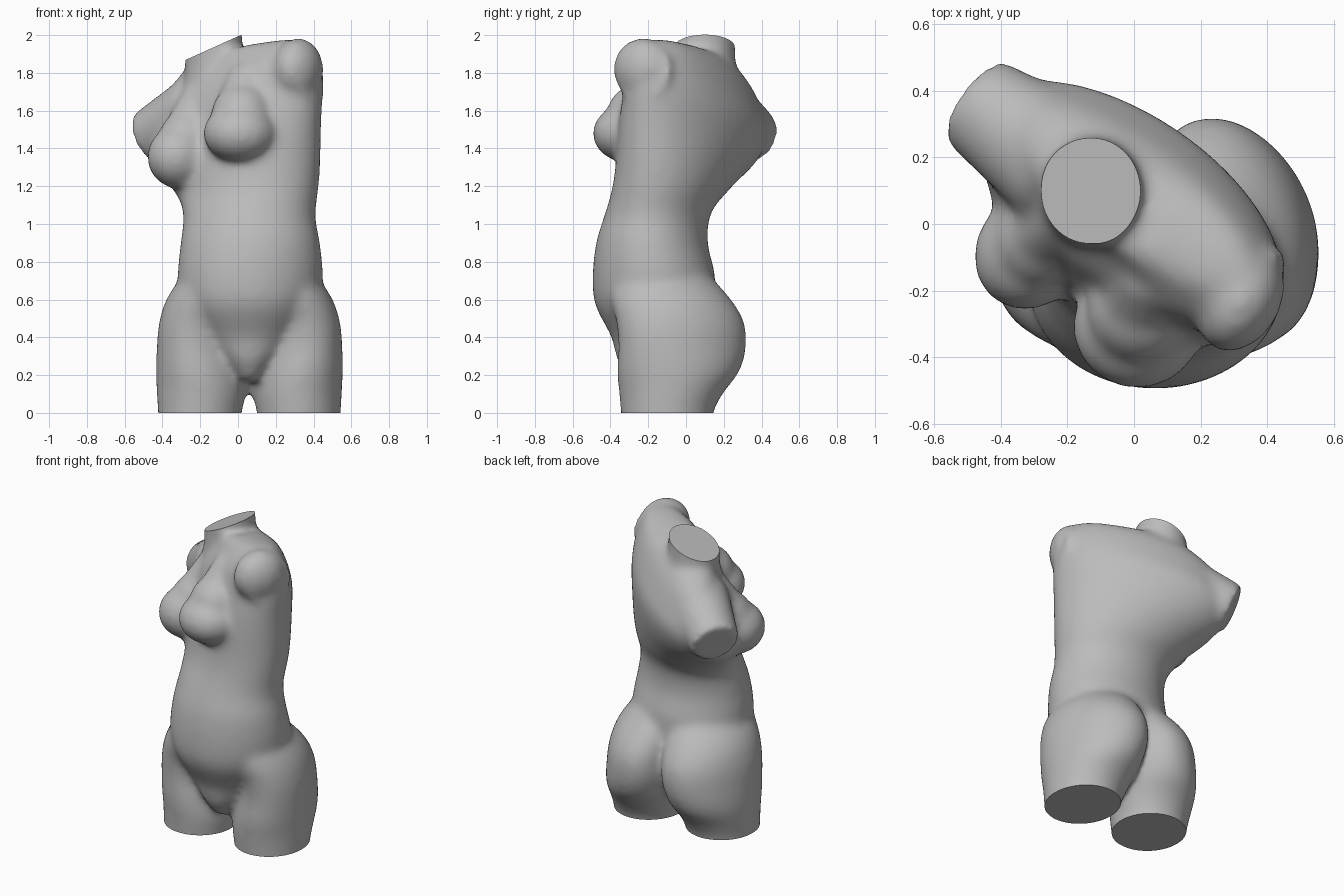
import bpy, bmesh, math
from mathutils import Vector, Matrix

if "Cube" in bpy.data.objects:
    bpy.data.objects.remove(bpy.data.objects["Cube"])

SEG = 40
stone = bpy.data.materials.new("grey stone")
stone.diffuse_color = (0.5, 0.5, 0.5, 1)
stone.use_nodes = True
stone.node_tree.nodes["Principled BSDF"].inputs["Base Color"].default_value = stone.diffuse_color
bm = bmesh.new()


def smooth_rings(rings, steps=5):
    """Catmull-Rom interpolation between the given rings."""
    pts = [rings[0], *rings, rings[-1]]
    out = []
    for k in range(len(rings) - 1):
        for s in range(steps):
            t = s / steps
            out.append(tuple(
                0.5 * (2 * b + (c - a) * t + (2 * a - 5 * b + 4 * c - d) * t * t
                       + (3 * b - a - 3 * c + d) * t ** 3)
                for a, b, c, d in zip(*pts[k:k + 4])))
    return out + [rings[-1]]


def loft(rings):
    """Closed tube through rings (z, cx, cy, half width, half depth, turn, slope)."""
    loops = []
    for z, cx, cy, a, b, turn, slope in smooth_rings(rings):
        c, s = math.cos(math.radians(turn)), math.sin(math.radians(turn))
        loop = []
        for i in range(SEG):
            t = 2 * math.pi * i / SEG
            u, v = a * math.cos(t), b * math.sin(t)
            loop.append(bm.verts.new((cx + u * c - v * s, cy + u * s + v * c, z + u * slope)))
        loops.append(loop)
    for p, q in zip(loops, loops[1:]):
        for i in range(SEG):
            j = (i + 1) % SEG
            bm.faces.new((p[i], p[j], q[j], q[i]))
    bm.faces.new(loops[0][::-1])
    bm.faces.new(loops[-1])


def ball(centre, radii, turn=0):
    m = (Matrix.Translation(centre) @ Matrix.Rotation(math.radians(turn), 4, 'Z')
         @ Matrix.Diagonal((*radii, 1)))
    bmesh.ops.create_uvsphere(bm, u_segments=32, v_segments=20, radius=1, matrix=m)


def taper(start, end, r1, r2):
    p, q = Vector(start), Vector(end)
    m = Matrix.Translation((p + q) / 2) @ (q - p).to_track_quat('Z', 'Y').to_matrix().to_4x4()
    bmesh.ops.create_cone(bm, cap_ends=True, segments=32, radius1=r1, radius2=r2,
                          depth=(q - p).length, matrix=m)


# torso: twists and leans from pelvis to shoulders
loft([
    (0.17, .06, -.13, .07, .17, 0, 0),
    (0.28, .06, -.14, .16, .225, 0, 0),
    (0.40, .06, -.15, .25, .245, 0, 0),
    (0.57, .06, -.17, .355, .31, 0, 0),
    (0.72, .065, -.17, .385, .325, 0, 0),
    (0.90, .065, -.18, .37, .295, -6, 0),
    (1.05, .06, -.15, .355, .275, -14, 0),
    (1.20, .05, -.08, .40, .28, -25, .10),
    (1.40, .00, .00, .49, .29, -33, .22),
    (1.58, -.01, .05, .53, .27, -36, .30),
    (1.72, -.02, .06, .51, .23, -36, .36),
    (1.83, -.03, .08, .41, .17, -36, .36),
    (1.89, -.08, .09, .22, .13, -36, .30),
])

# thighs and buttocks, mirrored about the hip centre
for side, depth in ((1, 1.0), (-1, .95)):
    loft([(z, .06 + side * x, y, a, b * depth, side * turn, 0) for z, x, y, a, b, turn in (
        (-.08, .263, -.10, .22, .24, 0),
        (0.00, .262, -.10, .222, .245, 0),
        (0.10, .254, -.08, .236, .275, 6),
        (0.22, .247, -.04, .243, .328, 14),
        (0.35, .240, -.02, .237, .35, 20),
        (0.48, .230, -.03, .234, .35, 20),
        (0.60, .195, -.08, .24, .325, 15),
        (0.72, .140, -.14, .22, .275, 8),
        (0.84, .100, -.16, .16, .20, 0),
    )])

# neck
loft([(z, -.13, .10, r, r + .01, 0, .45) for z, r in ((1.70, .19), (1.84, .155), (2.05, .152))])
# arm stumps
taper((-.20, .17, 1.60), (-.475, .365, 1.455), .20, .15)
taper((-.05, .0, 1.68), (.38, -.23, 1.81), .10, .165)
ball((.32, -.23, 1.82), (.12, .165, .165), -30)
# breasts with the chest slope above them
for centre, radii, turn, collar, top, r in (
        ((.01, -.31, 1.48), (.195, .185, .155), 0, (.05, -.13, 1.80), .10, .165),
        ((-.31, -.08, 1.355), (.165, .185, .17), -35, (-.20, .03, 1.68), .09, .145)):
    ball(centre, radii, turn)
    c = Vector(centre)
    taper(collar, c + Vector((0, .02, .03)), top, r)
    ball(c.lerp(Vector(collar), .3), (r, r, r))

me = bpy.data.meshes.new("torso_statue")
bm.to_mesh(me)
bm.free()
torso = bpy.data.objects.new("torso_statue", me)
bpy.context.collection.objects.link(torso)
bpy.context.view_layer.objects.active = torso
torso.select_set(True)

# fuse the parts into one softened skin
fuse = torso.modifiers.new("fuse", 'REMESH')
fuse.mode = 'VOXEL'
fuse.voxel_size = 0.018
soft = torso.modifiers.new("soften", 'SMOOTH')
soft.factor, soft.iterations = 0.5, 22
for name in ("fuse", "soften"):
    bpy.ops.object.modifier_apply(modifier=name)

# flat cuts at the thighs and the neck
bm = bmesh.new()
bm.from_mesh(torso.data)
for point, normal in (((0, 0, 0), (0, 0, -1)), ((-.13, .1, 1.935), (-.41, 0, .91))):
    cut = bmesh.ops.bisect_plane(bm, geom=bm.verts[:] + bm.edges[:] + bm.faces[:],
                                 plane_co=point, plane_no=normal, clear_outer=True)
    edges = [e for e in cut['geom_cut'] if isinstance(e, bmesh.types.BMEdge)]
    bmesh.ops.holes_fill(bm, edges=edges)
bmesh.ops.recalc_face_normals(bm, faces=bm.faces[:])
bm.to_mesh(torso.data)
bm.free()
torso.data.materials.clear()
torso.data.materials.append(stone)
bpy.ops.object.shade_smooth_by_angle(angle=math.radians(40))
